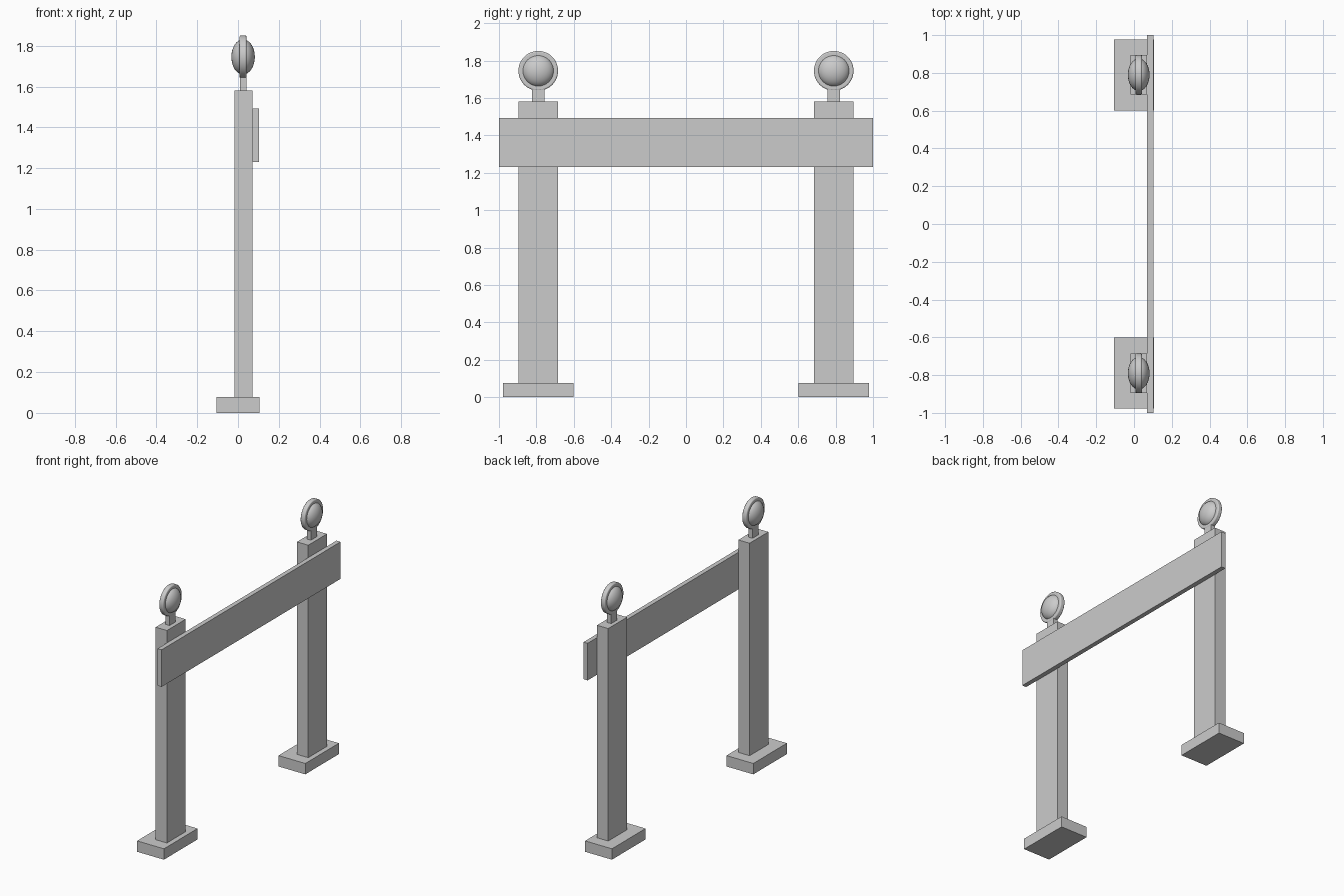
import bpy
from math import pi

cube = bpy.data.objects.get("Cube")
if cube:
    bpy.data.objects.remove(cube, do_unlink=True)

grey = bpy.data.materials.new("light grey")
grey.use_nodes = True
colour = (0.6, 0.6, 0.6, 1)
grey.diffuse_color = colour
grey.node_tree.nodes["Principled BSDF"].inputs["Base Color"].default_value = colour


def finish(name):
    obj = bpy.context.object
    obj.name = name
    obj.data.materials.append(grey)
    return obj


def box(name, x, y, z):
    """Box spanning the given (low, high) ranges."""
    spans = (x, y, z)
    bpy.ops.mesh.primitive_cube_add(size=1, location=[(a + b) / 2 for a, b in spans])
    obj = finish(name)
    obj.scale = [b - a for a, b in spans]
    bpy.ops.object.transform_apply(location=False, rotation=False, scale=True)
    return obj


def around(y, half):
    return (y - half, y + half)


# Plank across both posts
box("plank", (0.07, 0.102), (-1, 1), (1.23, 1.492))

for side, y in (("front", -0.79), ("back", 0.79)):
    # Foot, post and lamp stem
    box(side + "_foot", (-0.105, 0.105), around(y, 0.188), (0, 0.077))
    box(side + "_post", (-0.018, 0.07), around(y, 0.105), (0.077, 1.58))
    box(side + "_lamp_stem", (0.009, 0.041), around(y, 0.033), (1.58, 1.66))

    # Lamp rim with a softened edge
    centre = (0.025, y, 1.745)
    bpy.ops.mesh.primitive_cylinder_add(vertices=48, radius=0.106, depth=0.034,
                                        location=centre, rotation=(0, pi / 2, 0))
    rim = finish(side + "_lamp_rim")
    bevel = rim.modifiers.new("soft edge", "BEVEL")
    bevel.width = 0.007
    bevel.segments = 3
    bpy.ops.object.shade_smooth_by_angle()

    # Lens bulging out of both faces
    bpy.ops.mesh.primitive_uv_sphere_add(segments=32, ring_count=16, radius=0.086,
                                         location=centre, rotation=(0, pi / 2, 0))
    lens = finish(side + "_lamp_lens")
    lens.scale.z = 0.67
    bpy.ops.object.shade_smooth()
